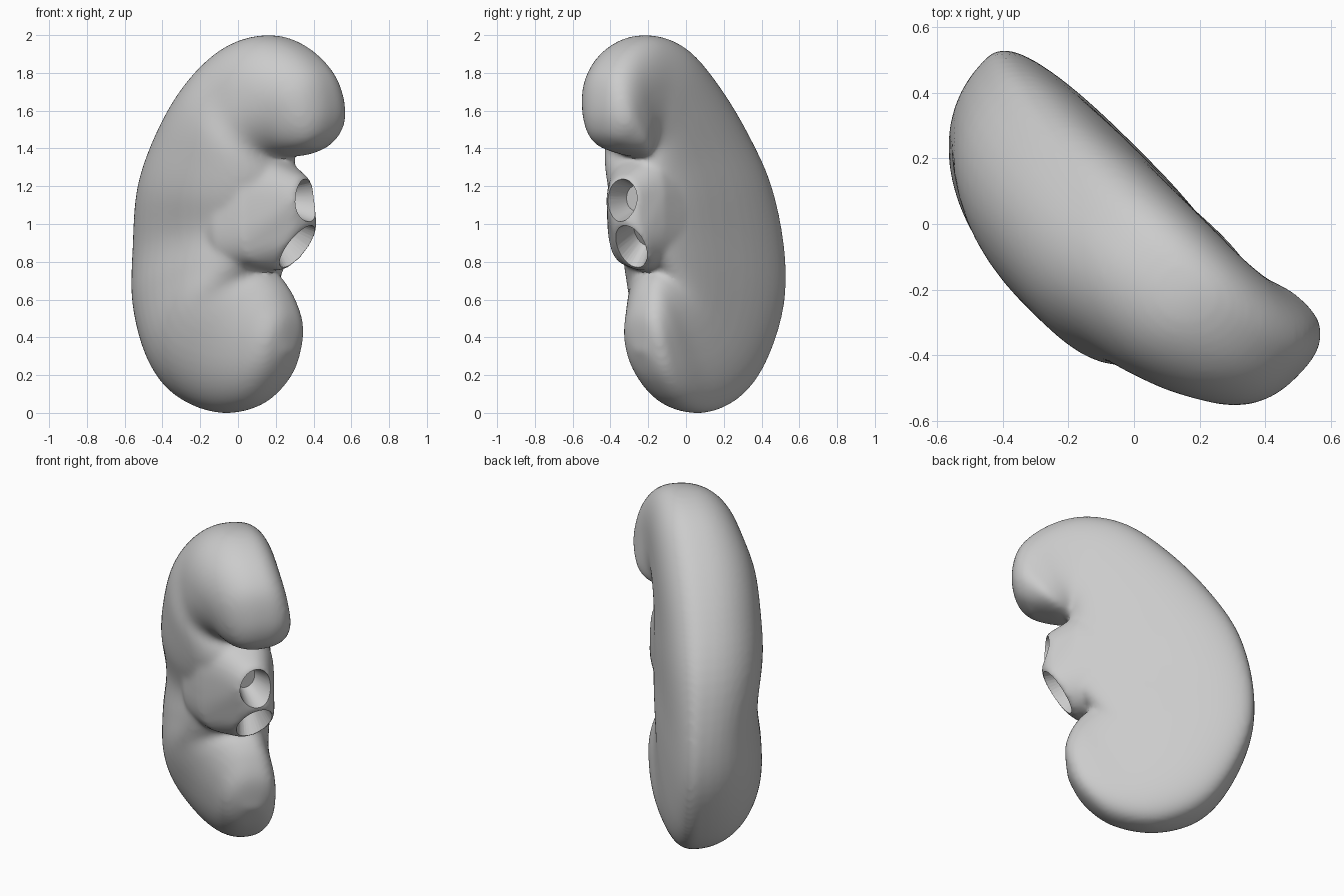
import bpy, bmesh
from math import sin, cos, pi
from mathutils import Vector

if "Cube" in bpy.data.objects:
    bpy.data.objects.remove(bpy.data.objects["Cube"])

mat = bpy.data.materials.new("soft grey")
mat.use_nodes = True
mat.diffuse_color = (0.6, 0.6, 0.6, 1)
mat.node_tree.nodes["Principled BSDF"].inputs["Base Color"].default_value = (0.6, 0.6, 0.6, 1)

U = Vector((1, -1, 0)).normalized()   # towards the hilum
N = Vector((1, 1, 0)).normalized()    # towards the flat back face
Z = Vector((0, 0, 1))


def make_object(name, bm):
    bmesh.ops.recalc_face_normals(bm, faces=bm.faces)
    mesh = bpy.data.meshes.new(name)
    bm.to_mesh(mesh)
    bm.free()
    obj = bpy.data.objects.new(name, mesh)
    bpy.context.collection.objects.link(obj)
    mesh.materials.append(mat)
    return obj


def power(v, e):
    return abs(v) ** e * (1 if v >= 0 else -1)


def ring(centre, a, b, e=1, count=40):
    angles = [2 * pi * i / count for i in range(count)]
    return [centre + a * power(cos(t), e) + b * power(sin(t), e) for t in angles]


def hull(name, points):
    bm = bmesh.new()
    for p in points:
        bm.verts.new(p)
    bmesh.ops.convex_hull(bm, input=bm.verts)
    loose = [v for v in bm.verts if not v.link_faces]
    bmesh.ops.delete(bm, geom=loose, context='VERTS')
    return make_object(name, bm)


def smooth_path(rows, steps):
    rows = [Vector(r) for r in rows]
    out = []
    for i in range(len(rows) - 1):
        p0, p1, p2 = rows[max(i - 1, 0)], rows[i], rows[i + 1]
        p3 = rows[min(i + 2, len(rows) - 1)]
        for s in range(steps):
            t = s / steps
            out.append(0.5 * (2 * p1 + (p2 - p0) * t + (2 * p0 - 5 * p1 + 4 * p2 - p3) * t * t
                              + (3 * p1 - p0 - 3 * p2 + p3) * t ** 3))
    return out + [rows[-1]]


# Body: fan of sections (outer u, z, inner u, z, rim offset, front depth, back depth)
sections = [
    (.58, 1.40, .57, 1.40, 0, .03, .03), (.655, 1.48, .50, 1.38, .01, .12, .12),
    (.68, 1.62, .42, 1.36, .015, .19, .18), (.635, 1.80, .37, 1.355, 0, .23, .19),
    (.48, 1.94, .35, 1.35, -.02, .27, .19), (.27, 2.0, .35, 1.345, -.04, .29, .20),
    (.03, 1.94, .36, 1.33, -.05, .31, .21), (-.20, 1.76, .38, 1.30, -.06, .34, .22),
    (-.42, 1.5, .40, 1.23, -.04, .37, .20), (-.59, 1.2, .40, 1.13, 0, .405, .165),
    (-.67, .85, .38, 1.0, .035, .40, .13), (-.655, .55, .34, .88, .04, .425, .13),
    (-.53, .26, .28, .80, .025, .42, .145), (-.36, .08, .25, .75, 0, .36, .165),
    (-.12, 0, .29, .71, 0, .275, .16), (.12, .04, .34, .63, .01, .20, .155),
    (.28, .17, .38, .50, .02, .14, .125), (.37, .33, .37, .34, .02, .03, .03),
]
bm = bmesh.new()
loops = []
SIDES = 48
for uo, zo, ui, zi, rim, front, back in smooth_path(sections, 5):
    outer, inner = U * uo + Z * zo, U * ui + Z * zi
    mid, half = (outer + inner) / 2, (outer - inner) / 2
    loop = []
    for i in range(SIDES):
        a = 2 * pi * i / SIDES
        e, depth = (2 / 2.7, back) if sin(a) > 0 else (2 / 2.2, front)
        loop.append(bm.verts.new(mid + half * power(cos(a), e) + N * (depth * power(sin(a), e) + rim)))
    loops.append(loop)
for a, b in zip(loops, loops[1:]):
    for i in range(SIDES):
        j = (i + 1) % SIDES
        bm.faces.new((a[i], a[j], b[j], b[i]))
bm.faces.new(loops[0])
bm.faces.new(loops[-1])
body = make_object("kidney_body", bm)

# Hilum: block flush with both faces that tapers to two vessel openings
upper_centre, lower_centre = Vector((.35, -.335, 1.13)), Vector((.315, -.29, .88))
upper_side, upper_tall = Vector((.52, .86, 0)) * .1, Vector((.06, 0, 1)) * .12
lower_side, lower_long = Vector((.49, .85, -.19)) * .105, Vector((.59, -.16, .79)) * .155
points = ring(upper_centre, upper_side, upper_tall) + ring(lower_centre, lower_side, lower_long)
for u, n, z, deep, tall in [(-.1, -.1, 1.06, .24, .3), (.15, -.09, 1.06, .245, .31),
                            (.31, -.065, 1.07, .215, .295)]:
    points += ring(U * u + N * n + Z * z, N * deep, Z * tall, .65)
hilum = hull("hilum", points)

# Fuse both parts into one soft surface
bpy.ops.object.select_all(action='DESELECT')
hilum.select_set(True)
body.select_set(True)
bpy.context.view_layer.objects.active = body
bpy.ops.object.join()
remesh = body.modifiers.new("fuse", 'REMESH')
remesh.mode = 'VOXEL'
remesh.voxel_size = .014
soften = body.modifiers.new("soften", 'SMOOTH')
soften.factor = .5
soften.iterations = 14


# Hollow vessel openings, cut from just outside each rim
def hollow(name, centre, a, b, axis):
    axis = axis.normalized()
    tool = hull(name, ring(centre + axis * .05, a, b) + ring(centre, a * .9, b * .9)
                + ring(centre - axis * .13, a * .55, b * .55))
    tool.hide_render = True
    cut = body.modifiers.new(name, 'BOOLEAN')
    cut.object = tool
    cut.operation = 'DIFFERENCE'
    cut.solver = 'EXACT'
    return tool


tools = [hollow("upper_opening", upper_centre, upper_side, upper_tall, Vector((.85, -.52, -.05))),
         hollow("lower_opening", lower_centre, lower_side, lower_long, Vector((.65, -.5, -.57)))]
bpy.context.view_layer.objects.active = body
for m in list(body.modifiers):
    bpy.ops.object.modifier_apply(modifier=m.name)
for t in tools:
    bpy.data.objects.remove(t)
for p in body.data.polygons:
    p.material_index = 0
body.select_set(True)
bpy.ops.object.shade_smooth_by_angle(angle=.7)
